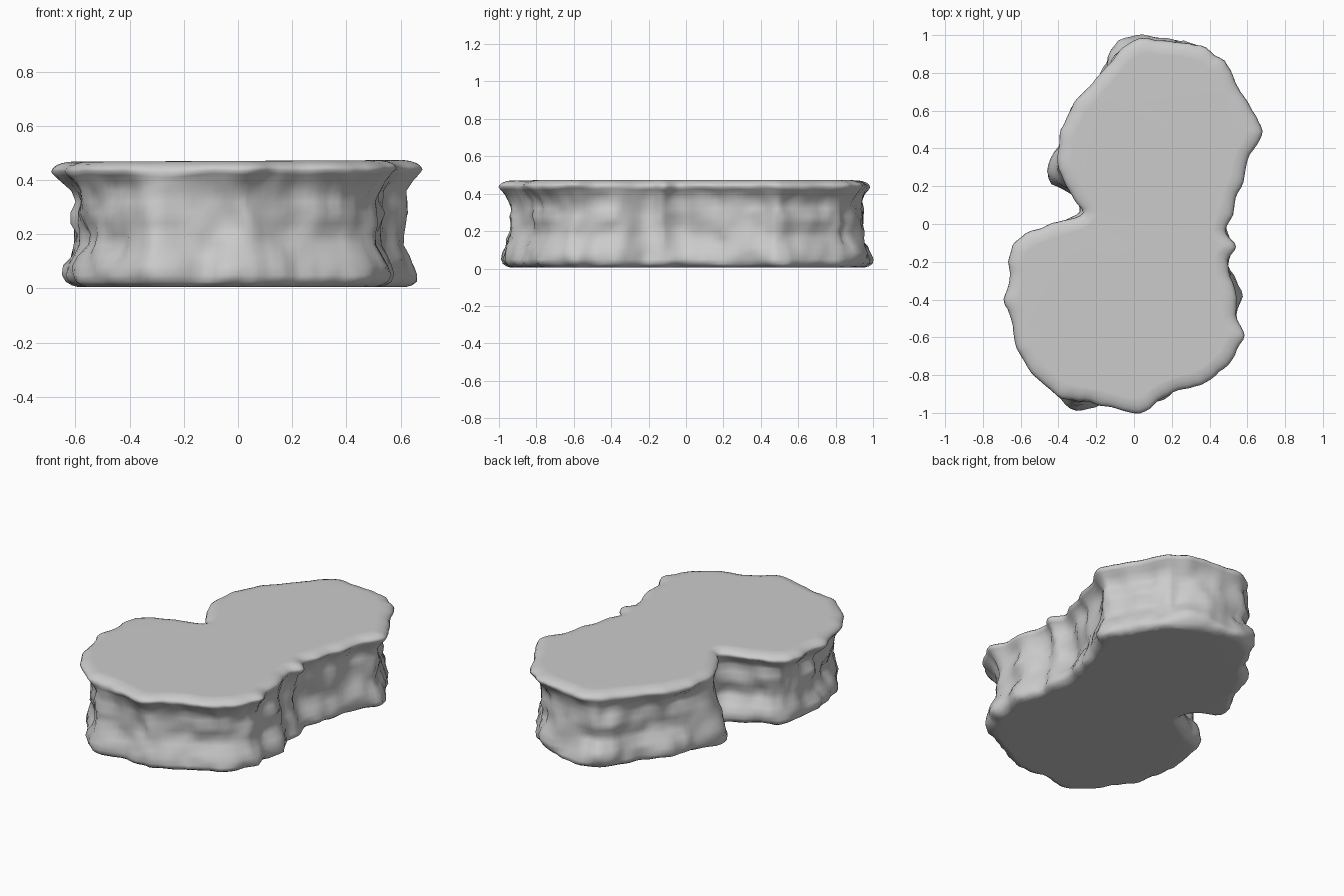
import bpy, bmesh, math
from mathutils import Vector, noise

if "Cube" in bpy.data.objects:
    bpy.data.objects.remove(bpy.data.objects["Cube"])

# Top rim outline, counter-clockwise from the back
RIM = [(0.02, 0.985), (-0.06, 0.93), (-0.16, 0.82), (-0.21, 0.76), (-0.30, 0.66), (-0.35, 0.58),
       (-0.39, 0.50), (-0.40, 0.42), (-0.41, 0.32), (-0.36, 0.20), (-0.31, 0.12), (-0.26, 0.06),
       (-0.35, 0.02), (-0.45, 0.0), (-0.55, -0.04), (-0.64, -0.10), (-0.67, -0.20), (-0.65, -0.30),
       (-0.70, -0.40), (-0.64, -0.52), (-0.625, -0.65), (-0.55, -0.79), (-0.40, -0.92), (-0.20, -0.95),
       (-0.05, -0.99), (0.05, -1.005), (0.12, -0.94), (0.22, -0.88), (0.34, -0.86), (0.42, -0.81),
       (0.50, -0.74), (0.595, -0.59), (0.535, -0.48), (0.54, -0.36), (0.50, -0.27), (0.49, -0.19),
       (0.555, -0.12), (0.475, -0.04), (0.525, 0.05), (0.54, 0.14), (0.58, 0.22), (0.615, 0.37),
       (0.695, 0.48), (0.605, 0.63), (0.54, 0.75), (0.485, 0.86), (0.36, 0.945), (0.14, 0.975)]

# Side profile: height, inset from the rim, blend towards the foot outline
PROFILE = [(0.006, 0.065, 1), (0.012, 0.045, 1), (0.025, 0.025, 1), (0.05, 0.015, 1), (0.085, 0.02, 1),
           (0.12, 0.035, .95), (0.16, 0.055, .9), (0.20, 0.06, .85), (0.24, 0.055, .8), (0.28, 0.055, .75),
           (0.32, 0.06, .65), (0.36, 0.055, .5), (0.395, 0.035, .3), (0.42, 0.012, .1),
           (0.435, 0.0, 0), (0.448, 0.006, 0), (0.459, 0.02, 0), (0.466, 0.04, 0), (0.470, 0.06, 0),
           (0.471, 0.075, 0)]

# Bulges of the foot beyond the rim: x, y, radius, amount
BULGES = [(-0.43, 0.27, 0.17, 0.12), (-0.30, -0.94, 0.16, 0.07), (0.52, -0.36, 0.15, 0.07),
          (-0.08, 0.92, 0.2, 0.07), (0.1, -0.95, 0.2, 0.01), (0.64, 0.46, 0.15, 0.015),
          (0.2, 0.97, 0.2, 0.03), (-0.67, -0.4, 0.2, -0.02)]


def resample(pts, n):
    pts = [Vector(p) for p in pts]
    seg = [(pts[(i + 1) % len(pts)] - p).length for i, p in enumerate(pts)]
    total, out, i, acc = sum(seg), [], 0, 0.0
    for k in range(n):
        d = total * k / n
        while acc + seg[i] < d:
            acc += seg[i]
            i += 1
        out.append(pts[i].lerp(pts[(i + 1) % len(pts)], (d - acc) / seg[i]))
    return out


def relax(vs, times):
    for _ in range(times):
        vs = [vs[i - 1] * .25 + v * .5 + vs[(i + 1) % len(vs)] * .25 for i, v in enumerate(vs)]
    return vs


N = 190
rim = relax(resample(RIM, N), 1)
normals = []
for i in range(N):
    t = rim[(i + 1) % N] - rim[i - 1]
    normals.append(Vector((t.y, -t.x)).normalized())
normals = [v.normalized() for v in relax(normals, 10)]

# Foot outline: smoothed rim with local bulges
foot = relax(rim, 8)
for i, p in enumerate(foot):
    push = -0.005
    for x, y, r, a in BULGES:
        push += a * math.exp(-((p - Vector((x, y))).length / r) ** 2 * 1.8)
    foot[i] = p + normals[i] * push

# Rock slab: stacked rings with craggy sides and a finely chipped rim
bm = bmesh.new()
rings = []
for z, inset, blend in PROFILE:
    ring = []
    rough = max(0.0, min(1.0, (0.44 - z) / 0.08))
    for i in range(N):
        p = rim[i].lerp(foot[i], blend)
        q = Vector((p.x * 5, p.y * 5, z * 8))
        crag = noise.noise(q) * 0.03 + noise.noise(q * 2.3 + Vector((7, 3, 1))) * 0.018
        chip = noise.noise(Vector((rim[i].x * 16, rim[i].y * 16, z * 6))) * 0.011
        p = p + normals[i] * (crag * rough + chip - inset)
        wave = noise.noise(Vector((rim[i].x * 6, rim[i].y * 6, 4))) * 0.012
        lift = 0.005 * p.x + wave * max(0, 1 - abs(z - 0.42) / 0.05)
        ring.append(bm.verts.new((p.x, p.y, z + (lift if z > 0.37 else 0))))
    rings.append(ring)
for a, b in zip(rings, rings[1:]):
    for i in range(N):
        j = (i + 1) % N
        bm.faces.new((a[i], a[j], b[j], b[i]))

# Flat top and underside
caps = [bm.faces.new(rings[-1]), bm.faces.new(rings[0][::-1])]
bmesh.ops.triangulate(bm, faces=caps)
bmesh.ops.recalc_face_normals(bm, faces=bm.faces[:])

mesh = bpy.data.meshes.new("rock_slab")
bm.to_mesh(mesh)
bm.free()
rock = bpy.data.objects.new("rock_slab", mesh)
bpy.context.collection.objects.link(rock)
bpy.context.view_layer.objects.active = rock
rock.select_set(True)
bpy.ops.object.shade_smooth_by_angle(angle=math.radians(75))
even = rock.modifiers.new("even_shading", 'WEIGHTED_NORMAL')
even.keep_sharp = True
